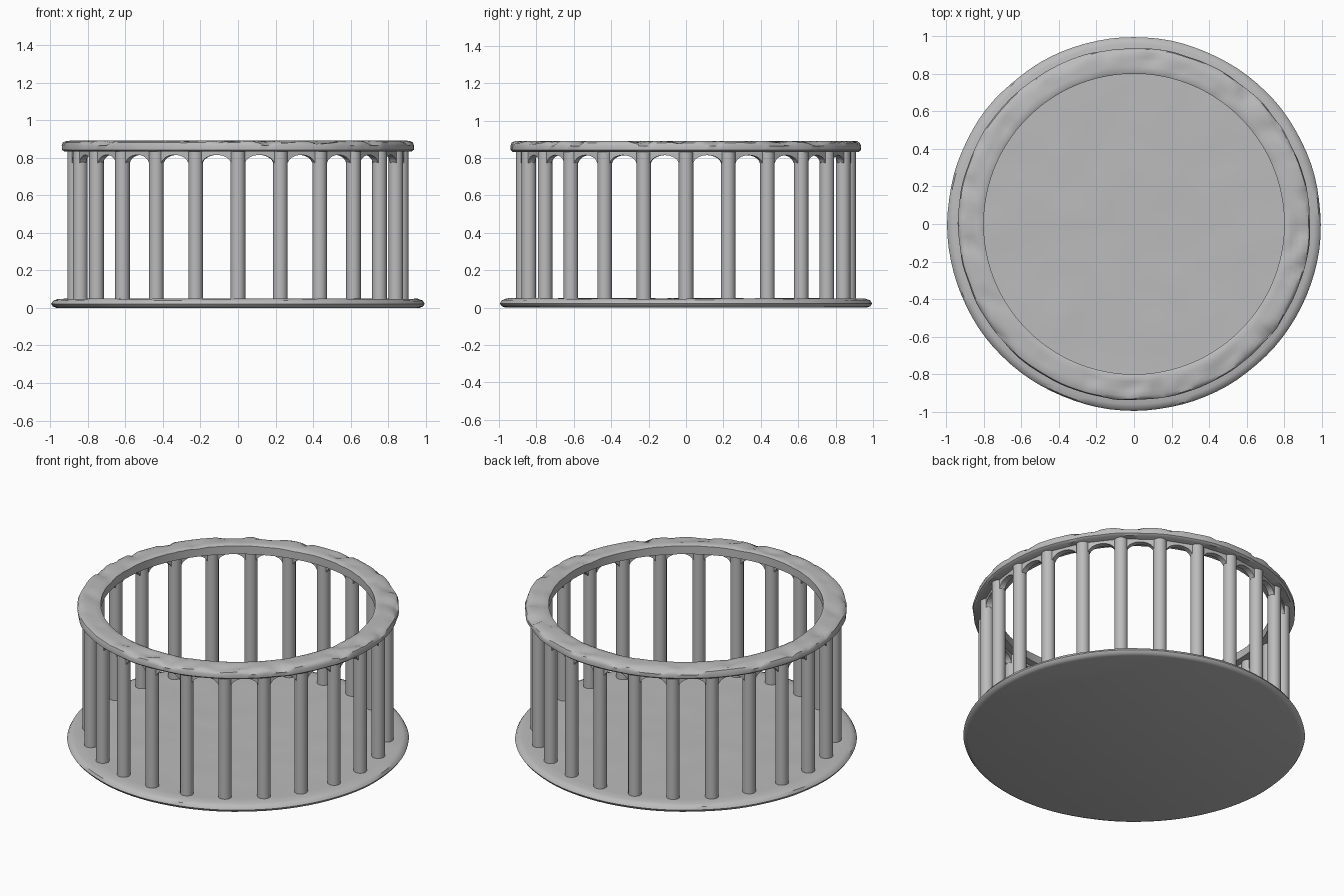
import bpy, bmesh, math
from mathutils import Vector, noise

if "Cube" in bpy.data.objects:
    bpy.data.objects.remove(bpy.data.objects["Cube"], do_unlink=True)

COLUMNS = 24
RADIUS = 0.87
STEP = math.tau / COLUMNS

stone = bpy.data.materials.new("grey_stone")
stone.use_nodes = True
stone.diffuse_color = (0.5, 0.5, 0.5, 1)
bsdf = stone.node_tree.nodes["Principled BSDF"]
bsdf.inputs["Base Color"].default_value = (0.5, 0.5, 0.5, 1)
bsdf.inputs["Roughness"].default_value = 0.8


def finish(name, bm, angle=40):
    bmesh.ops.recalc_face_normals(bm, faces=bm.faces)
    mesh = bpy.data.meshes.new(name)
    bm.to_mesh(mesh)
    bm.free()
    mesh.materials.append(stone)
    obj = bpy.data.objects.new(name, mesh)
    bpy.context.collection.objects.link(obj)
    bpy.ops.object.select_all(action="DESELECT")
    obj.select_set(True)
    bpy.context.view_layer.objects.active = obj
    bpy.ops.object.shade_smooth_by_angle(angle=math.radians(angle))
    return obj


def lathe(profile, segments, closed):
    """Revolve (radius, height) points; an open profile is capped at both ends."""
    bm = bmesh.new()
    rings = []
    for r, z in profile:
        rings.append([bm.verts.new((r * math.cos(a), r * math.sin(a), z))
                      for a in (math.tau * i / segments for i in range(segments))])
    pairs = list(zip(rings, rings[1:]))
    if closed:
        pairs.append((rings[-1], rings[0]))
    for lower, upper in pairs:
        for i in range(segments):
            j = (i + 1) % segments
            bm.faces.new((lower[i], lower[j], upper[j], upper[i]))
    if not closed:
        bm.faces.new(rings[0])
        bm.faces.new(rings[-1])
    return bm


# Round floor slab, with a worn edge and a gently uneven top
rim = [(0.965, 0), (0.985, 0.007), (0.995, 0.022), (0.985, 0.038), (0.96, 0.048)]
bm = lathe(rim + [(0.9 - 0.08 * i, 0.048) for i in range(11)], 96, False)
for v in bm.verts:
    if v.co.z > 0.03:
        v.co.z += 0.005 * noise.noise(v.co * 5)
    elif v.co.z > 0.005:
        v.co.xy *= 1 + 0.004 * noise.noise(v.co * 4)
finish("floor_slab", bm)

# Top ring, with a clean inner wall and a chipped upper face
section = [(0.80, 0.832), (0.925, 0.832), (0.937, 0.842), (0.938, 0.865),
           (0.932, 0.882), (0.915, 0.89), (0.89, 0.892), (0.865, 0.892),
           (0.84, 0.892), (0.815, 0.892), (0.80, 0.885)]
bm = lathe(section, 160, True)
for v in bm.verts:
    if v.co.z > 0.87:
        outer = min(1, max(0, (v.co.xy.length - 0.80) / 0.12))
        chip = max(0, noise.noise(v.co * 11) - 0.05)
        v.co.z -= 0.028 * chip * (0.3 + outer) + 0.003 * abs(noise.noise(v.co * 25))
    if v.co.xy.length > 0.92:
        v.co.xy *= 1 + 0.006 * noise.noise(v.co * 8)
finish("top_ring", bm)

# Columns standing in a circle
for k in range(COLUMNS):
    bm = bmesh.new()
    bmesh.ops.create_cone(bm, cap_ends=True, segments=20, radius1=0.039,
                          radius2=0.039, depth=0.81)
    a = k * STEP
    bmesh.ops.translate(bm, verts=bm.verts,
                        vec=(RADIUS * math.cos(a), RADIUS * math.sin(a), 0.435))
    finish(f"column_{k + 1}", bm)

# Arched braces under the ring, one between each pair of columns
HALF = 0.078
chord = RADIUS * math.cos(STEP / 2)
for k in range(COLUMNS):
    a = (k + 0.5) * STEP
    out = Vector((math.cos(a), math.sin(a), 0))
    side = Vector((-math.sin(a), math.cos(a), 0))
    bm = bmesh.new()
    previous = None
    for i in range(17):
        t = math.pi * i / 16
        x, low = -HALF * math.cos(t), 0.765 + 0.05 * math.sin(t)
        # the outermost stations reach into the columns
        if i in (0, 16):
            x *= 1.12
        loop = [bm.verts.new(out * (chord + d) + side * x + Vector((0, 0, z)))
                for d, z in ((-0.018, low), (0.018, low), (0.018, 0.84), (-0.018, 0.84))]
        if previous:
            for j in range(4):
                n = (j + 1) % 4
                bm.faces.new((previous[j], previous[n], loop[n], loop[j]))
        else:
            bm.faces.new(loop)
        previous = loop
    bm.faces.new(previous)
    finish(f"arch_brace_{k + 1}", bm)
